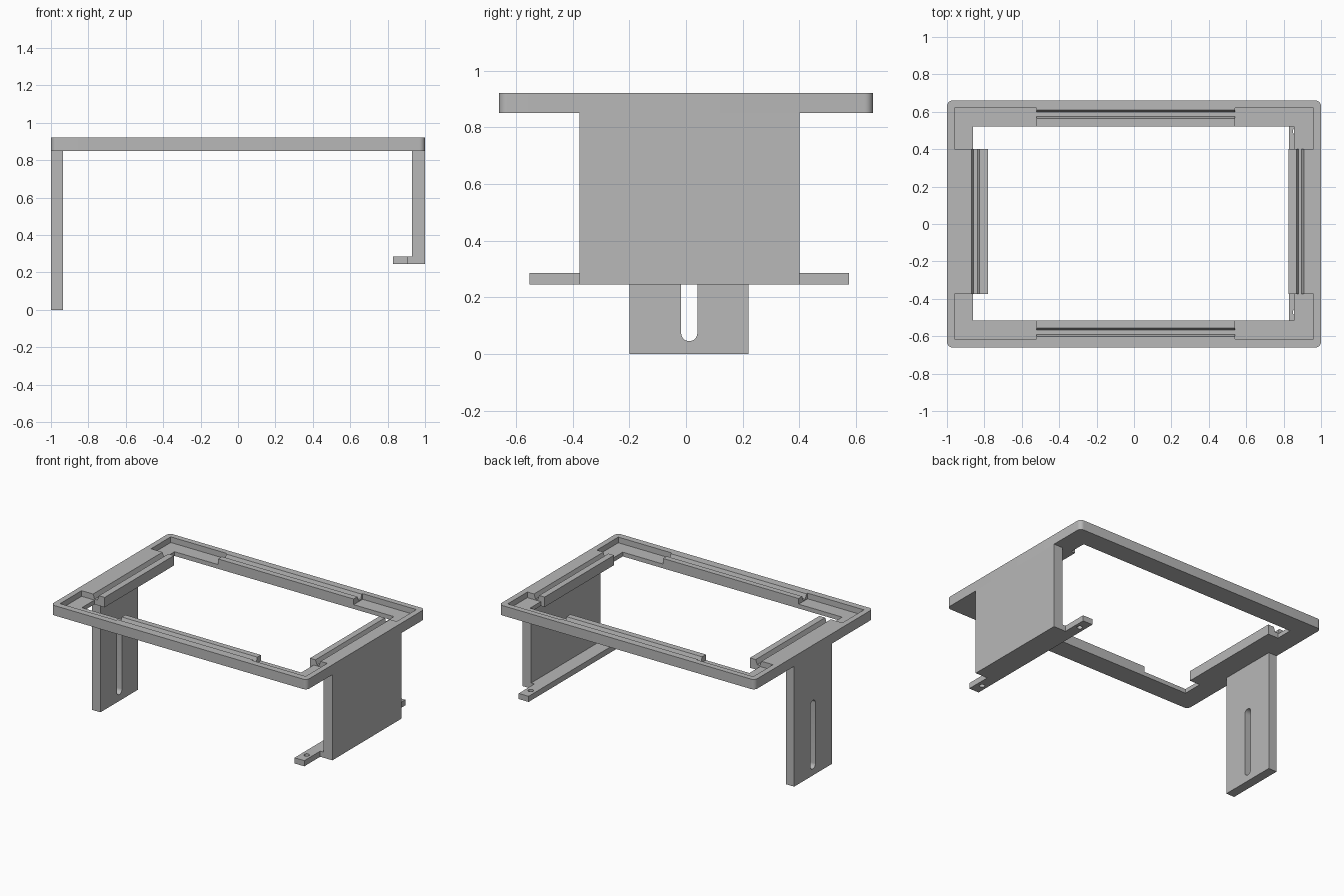
import bpy, bmesh, math
from mathutils import Vector

old = bpy.data.objects.get("Cube")
if old:
    bpy.data.objects.remove(old, do_unlink=True)

GREY = (0.48, 0.48, 0.48, 1)
mat = bpy.data.materials.new("plain grey")
mat.use_nodes = True
mat.diffuse_color = GREY
mat.node_tree.nodes["Principled BSDF"].inputs["Base Color"].default_value = GREY


def prism(name, outline, axis, lo, hi):
    """Extrude a 2D outline along an axis; outline holds the other two axes in order."""
    def place(p, d):
        v = list(p)
        v.insert("xyz".index(axis), d)
        return Vector(v)
    bm = bmesh.new()
    a = [bm.verts.new(place(p, lo)) for p in outline]
    b = [bm.verts.new(place(p, hi)) for p in outline]
    n = len(outline)
    bm.faces.new(a)
    bm.faces.new(b[::-1])
    for i in range(n):
        j = (i + 1) % n
        bm.faces.new((a[j], a[i], b[i], b[j]))
    bmesh.ops.recalc_face_normals(bm, faces=bm.faces)
    mesh = bpy.data.meshes.new(name)
    bm.to_mesh(mesh)
    bm.free()
    mesh.materials.append(mat)
    obj = bpy.data.objects.new(name, mesh)
    bpy.context.collection.objects.link(obj)
    return obj


def rect(x0, x1, y0, y1):
    return [(x0, y0), (x1, y0), (x1, y1), (x0, y1)]


def rounded(x0, x1, y0, y1, r, steps=8):
    centres = [(x1 - r, y1 - r), (x0 + r, y1 - r), (x0 + r, y0 + r), (x1 - r, y0 + r)]
    pts = []
    for q, (cx, cy) in enumerate(centres):
        for i in range(steps + 1):
            t = math.pi / 2 * (q + i / steps)
            p = (cx + r * math.cos(t), cy + r * math.sin(t))
            if not pts or math.dist(p, pts[-1]) > 1e-5:
                pts.append(p)
    if math.dist(pts[0], pts[-1]) < 1e-5:
        pts.pop()
    return pts


def cut(target, cutter):
    cutter.hide_render = True
    mod = target.modifiers.new("cut", "BOOLEAN")
    mod.operation = "DIFFERENCE"
    mod.solver = "EXACT"
    mod.object = cutter
    bpy.context.view_layer.objects.active = target
    bpy.ops.object.modifier_apply(modifier=mod.name)
    bpy.data.objects.remove(cutter, do_unlink=True)


def smooth(obj):
    bpy.ops.object.select_all(action="DESELECT")
    obj.select_set(True)
    bpy.context.view_layer.objects.active = obj
    bpy.ops.object.shade_smooth_by_angle(angle=math.radians(30))


BOTTOM, TOP, LEDGE, GROOVE = 0.85, 0.92, 0.88, 0.887
RAIL_X = (-0.52, 0.54)    # span of the long rails
RAIL_Y = (-0.375, 0.40)   # span of the short rails

# Frame plate with an opening that leaves a lip on both short sides
frame = prism("frame", rounded(-1, 1, -0.66, 0.66, 0.03), "z", BOTTOM, TOP)
y0, y1 = RAIL_Y
opening = [(-0.86, -0.515), (0.855, -0.515), (0.855, y0), (0.825, y0), (0.825, y1), (0.855, y1),
           (0.855, 0.52), (-0.86, 0.52), (-0.86, y1), (-0.78, y1), (-0.78, y0), (-0.86, y0)]
cut(frame, prism("opening_cutter", opening, "z", 0.8, 1))

# Recessed ledges in the four corners
for xs in ((-0.96, RAIL_X[0]), (RAIL_X[1], 0.96)):
    for ys in ((-0.615, y0), (y1, 0.62)):
        cut(frame, prism("ledge_cutter", rect(*xs, *ys), "z", LEDGE, 1))


# Tapered grooves along the rails
def groove(axis, a, b, span):
    s = 0.012
    k = s * (1 - TOP) / (TOP - GROOVE)
    profile = [(a - k, 1), (a + s, GROOVE), (b - s, GROOVE), (b + k, 1)]
    cut(frame, prism("groove_cutter", profile, axis, span[0] - 0.01, span[1] + 0.01))


groove("x", -0.602, -0.555, RAIL_X)
groove("x", 0.563, 0.61, RAIL_X)
groove("y", -0.87, -0.825, RAIL_Y)
groove("y", 0.868, 0.908, RAIL_Y)
smooth(frame)

# Narrow leg with a long adjusting slot
slotted_leg = prism("slotted_leg", rect(-0.2, 0.22, 0, BOTTOM), "x", -1, -0.935)
cut(slotted_leg, prism("slot_cutter", rounded(-0.017, 0.04, 0.045, 0.53, 0.0285), "x", -1.1, -0.8))
smooth(slotted_leg)

# Wide leg with a short foot
foot_profile = [(1, 0.245), (1, BOTTOM), (0.93, BOTTOM), (0.93, 0.285), (0.905, 0.285), (0.905, 0.245)]
prism("wide_leg", foot_profile, "y", y0, y1)

# Mounting strip with a screw hole at each end
strip = prism("mounting_strip", rect(0.828, 0.905, -0.552, 0.575), "z", 0.245, 0.285)
for y in (-0.472, 0.495):
    hole = rounded(0.849, 0.885, y - 0.018, y + 0.018, 0.018, 6)
    cut(strip, prism("hole_cutter", hole, "z", 0.2, 0.35))
smooth(strip)
